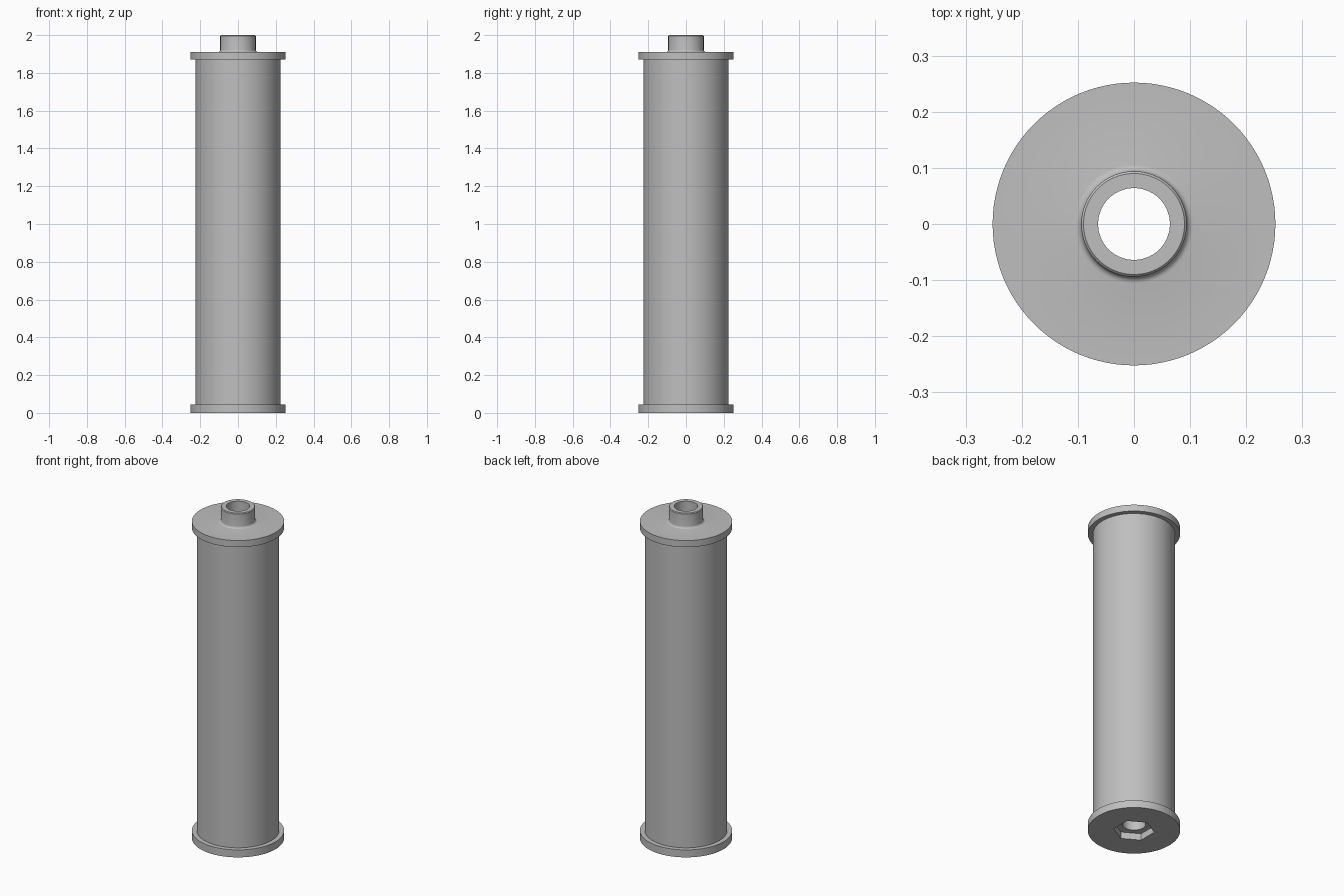
import bpy, bmesh, math

if "Cube" in bpy.data.objects:
    bpy.data.objects.remove(bpy.data.objects["Cube"])

STEPS = 96
grey = bpy.data.materials.new("plain grey")
grey.diffuse_color = (0.52, 0.52, 0.52, 1)
grey.use_nodes = True
grey.node_tree.nodes["Principled BSDF"].inputs["Base Color"].default_value = grey.diffuse_color

# Closed half-section (radius, height): bore, bottom flange, body, top flange, neck
BORE, NECK, BODY, FLANGE = 0.064, 0.094, 0.225, 0.252
FILLET = 0.012
profile = [(BORE, 0), (FLANGE, 0), (FLANGE, 0.045), (BODY, 0.045),
           (BODY, 1.87), (FLANGE, 1.87), (FLANGE, 1.91)]
# Small fillet where the neck meets the top flange
for i in range(5):
    a = math.radians(90 * i / 4)
    profile.append((NECK + FILLET * (1 - math.sin(a)), 1.91 + FILLET * (1 - math.cos(a))))
profile += [(NECK, 1.996), (NECK - 0.004, 2.0), (BORE, 2.0)]

# Revolve the section into the spool
bm = bmesh.new()
rings = []
for k in range(STEPS):
    t = 2 * math.pi * k / STEPS
    rings.append([bm.verts.new((r * math.cos(t), r * math.sin(t), z)) for r, z in profile])
n = len(profile)
for k in range(STEPS):
    a, b = rings[k], rings[(k + 1) % STEPS]
    for i in range(n):
        j = (i + 1) % n
        bm.faces.new((a[i], b[i], b[j], a[j]))
bmesh.ops.recalc_face_normals(bm, faces=bm.faces)
mesh = bpy.data.meshes.new("spool")
bm.to_mesh(mesh)
bm.free()
mesh.materials.append(grey)
spool = bpy.data.objects.new("spool", mesh)
bpy.context.collection.objects.link(spool)

# Hexagonal nut recess in the underside, corners pointing along y
bpy.ops.mesh.primitive_cylinder_add(vertices=6, radius=0.112, depth=0.08, location=(0, 0, 0))
cutter = bpy.context.object
cutter.name = "hex_recess_cutter"
cutter.data.materials.append(grey)
cutter.hide_render = True

bpy.ops.object.select_all(action='DESELECT')
spool.select_set(True)
bpy.context.view_layer.objects.active = spool
cut = spool.modifiers.new("hex recess", 'BOOLEAN')
cut.operation = 'DIFFERENCE'
cut.solver = 'EXACT'
cut.object = cutter
bpy.ops.object.modifier_apply(modifier=cut.name)
bpy.data.objects.remove(cutter, do_unlink=True)

bpy.ops.object.shade_smooth_by_angle(angle=math.radians(30))
